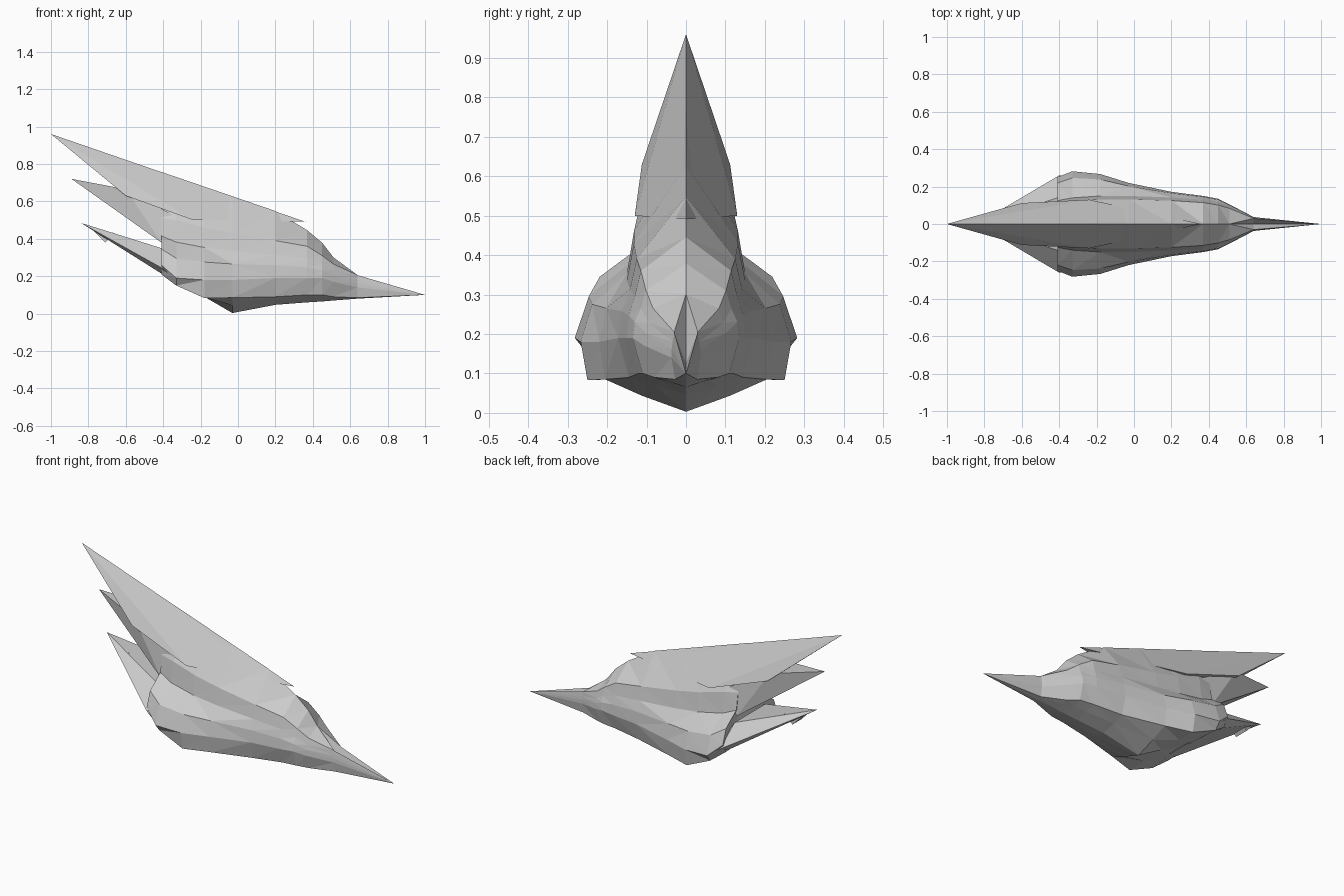
import bpy, bmesh

if "Cube" in bpy.data.objects:
    bpy.data.objects.remove(bpy.data.objects["Cube"])


def finish(name, bm):
    bmesh.ops.triangulate(bm, faces=bm.faces)
    bmesh.ops.recalc_face_normals(bm, faces=bm.faces)
    mesh = bpy.data.meshes.new(name)
    bm.to_mesh(mesh)
    bm.free()
    obj = bpy.data.objects.new(name, mesh)
    bpy.context.collection.objects.link(obj)
    return obj


def mix(a, b, t):
    return a + (b - a) * t


def half_profile(x, keel, edge_y, edge_z, wide_y, wide_z, hood_y, hood_z):
    """Keel, chine, bulging cheek, groove, hood and ridge, bottom to top."""
    groove_z = mix(wide_z, hood_z, .62)
    ridge = min(.617 - .343 * x, .49 - 1.35 * (x - .37), .755 - .836 * x)
    return [(0, keel), (edge_y * .55, mix(keel, edge_z, .5)), (edge_y, edge_z),
            (wide_y, wide_z), (mix(wide_y, hood_y, .25), mix(wide_z, groove_z, .55)),
            (hood_y, groove_z), (hood_y * .88, hood_z), (0, ridge)]


def spike(name, *points):
    """Faceted solid wrapped round points mirrored across y = 0."""
    bm = bmesh.new()
    for x, y, z in points:
        for s in ((1, -1) if y else (1,)):
            bm.verts.new((x, s * y, z))
    bmesh.ops.convex_hull(bm, input=bm.verts)
    loose = [v for v in bm.verts if not v.link_faces]
    bmesh.ops.delete(bm, geom=loose, context='VERTS')
    return finish(name, bm)


# Faceted body: cheeks bulge toward the rear, a groove separates the hood
stations = [
    (.64, .08, .028, .085, .037, .14, .034, .205),
    (.51, .07, .08, .09, .105, .17, .095, .265),
    (.45, .065, .11, .10, .135, .19, .115, .31),
    (.37, .06, .12, .10, .15, .19, .13, .36),
    (.20, .047, .145, .09, .172, .19, .142, .39),
    (-.03, .003, .205, .085, .22, .18, .15, .43),
    (-.18, .09, .25, .083, .267, .18, .15, .46),
    (-.33, .165, .25, .15, .282, .19, .14, .50),
    (-.41, .22, .22, .21, .25, .26, .125, .51),
]
bm = bmesh.new()
rings = []
for st in stations:
    half = half_profile(*st)
    pts = half + [(-y, z) for y, z in half[-2:0:-1]]
    rings.append([bm.verts.new((st[0], y, z)) for y, z in pts])
beak = bm.verts.new((1, 0, .10))
back = bm.verts.new((-.37, 0, .42))
n = len(rings[0])
for i in range(n):
    j = (i + 1) % n
    bm.faces.new((rings[0][i], rings[0][j], beak))
    bm.faces.new((rings[-1][i], rings[-1][j], back))
    for a, b in zip(rings, rings[1:]):
        bm.faces.new((a[i], a[j], b[j], b[i]))
finish("body", bm)

# Roof-shaped crest with a sharp straight ridge
spike("crest", (.36, 0, .491), (-1, 0, .96), (-.60, .112, .63), (-.24, .13, .50))

# Middle rear spike tucked under the crest
spike("middle_spike", (-.89, 0, .72), (-.60, .09, .665), (-.41, .12, .38), (-.3, .11, .5))

# Broad lower tail tapering to a point
spike("tail", (-.84, 0, .485), (-.40, .26, .24), (-.30, .25, .145), (-.41, .14, .35))

# Small barbs under the tail tip
spike("tail_barbs", (-.79, .02, .46), (-.71, .04, .38), (-.66, .05, .43))
